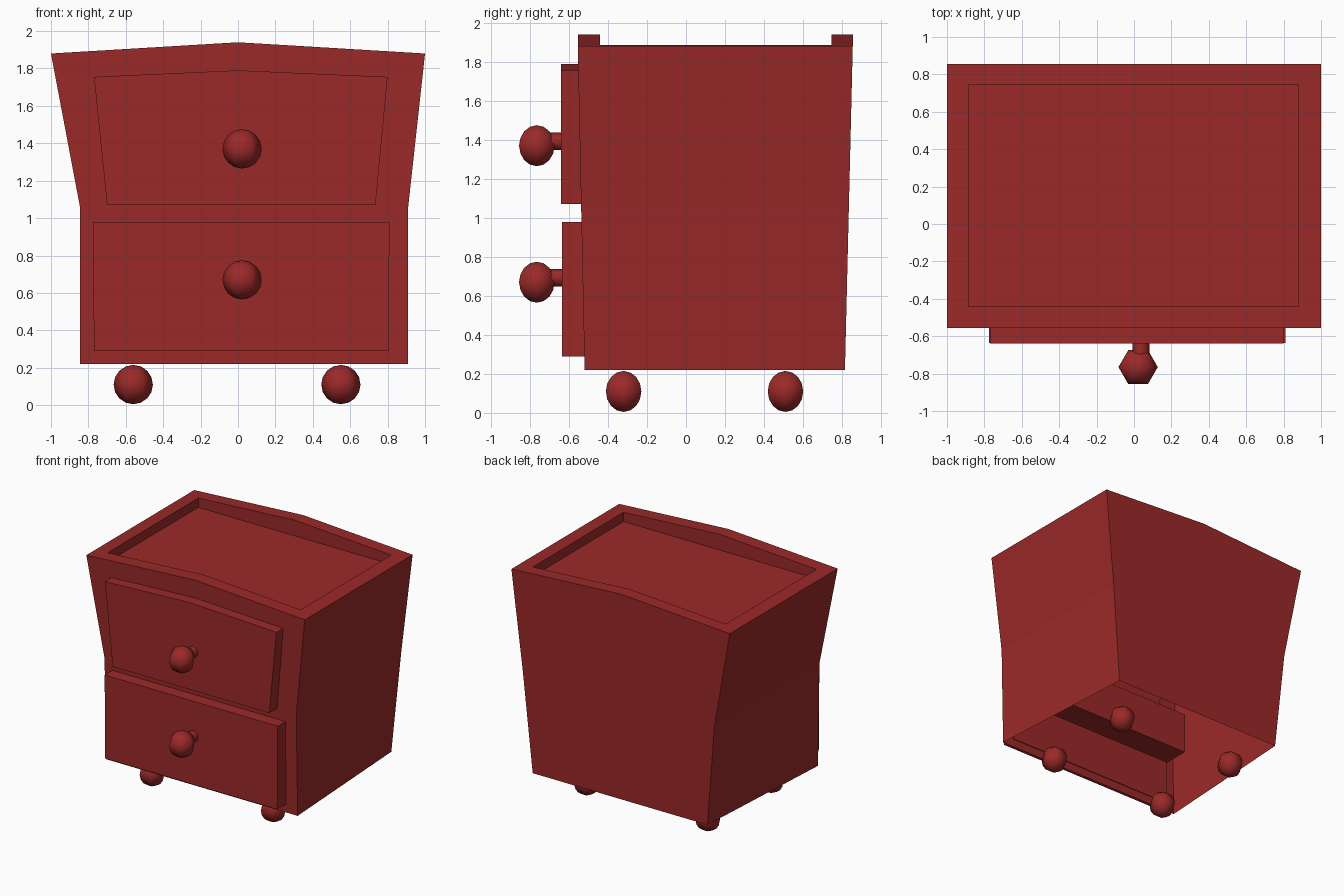
import bpy, bmesh, math

if "Cube" in bpy.data.objects:
    bpy.data.objects.remove(bpy.data.objects["Cube"])

mat = bpy.data.materials.new("dark_red")
mat.diffuse_color = (0.33, 0.022, 0.022, 1)
mat.use_nodes = True
mat.node_tree.nodes["Principled BSDF"].inputs["Base Color"].default_value = mat.diffuse_color


def finish(bm, name, smooth=False):
    bmesh.ops.recalc_face_normals(bm, faces=bm.faces[:])
    for f in bm.faces:
        f.smooth = smooth
    me = bpy.data.meshes.new(name)
    bm.to_mesh(me)
    bm.free()
    me.materials.append(mat)
    ob = bpy.data.objects.new(name, me)
    bpy.context.collection.objects.link(ob)
    return ob


def front_y(z):
    return -0.52 - 0.035 * (z - 0.22) / 1.66


def back_y(z):
    return 0.815 + 0.04 * (z - 0.22) / 1.66


def slab(name, profile, y_front, y_back):
    """Extrude an x/z outline along y."""
    bm = bmesh.new()
    a = [bm.verts.new((x, y_front, z)) for x, z in profile]
    b = [bm.verts.new((x, y_back, z)) for x, z in profile]
    bm.faces.new(a)
    bm.faces.new(b[::-1])
    for i in range(len(a)):
        j = (i + 1) % len(a)
        bm.faces.new((a[i], b[i], b[j], a[j]))
    return finish(bm, name)


def ball(name, loc):
    """Six-sided smooth ball, a corner on each side."""
    bm = bmesh.new()
    bmesh.ops.create_uvsphere(bm, u_segments=6, v_segments=8, radius=0.105)
    bmesh.ops.translate(bm, verts=bm.verts[:], vec=loc)
    # make sure the wide corners point along x
    if max(v.co.x for v in bm.verts) - loc[0] < 0.1:
        for v in bm.verts:
            dx, dy = v.co.x - loc[0], v.co.y - loc[1]
            v.co.x, v.co.y = loc[0] - dy, loc[1] + dx
    return finish(bm, name, True)


def stem(name, loc):
    ob = None
    bpy.ops.mesh.primitive_cylinder_add(vertices=8, radius=0.045, depth=0.14,
                                        location=loc, rotation=(math.pi / 2, 0, 0))
    ob = bpy.context.object
    ob.name = name
    ob.data.materials.append(mat)
    bpy.ops.object.shade_smooth_by_angle(angle=math.radians(50))


# Cabinet: flared shell, open underneath, with a sunken top
top = [(1, 1.88), (0, 1.94), (-1, 1.88)]
front = [(-0.845, 0.22), (0.91, 0.22), (0.91, 1.06)] + top + [(-0.845, 1.06)]
back = [(-0.767, 0.22), (0.833, 0.22)] + front[2:]
bm = bmesh.new()
F = [bm.verts.new((x, front_y(min(z, 1.88)), z)) for x, z in front]
B = [bm.verts.new((x, back_y(min(z, 1.88)), z)) for x, z in back]
bm.faces.new(F)
bm.faces.new(B[::-1])
for i, j in ((1, 2), (2, 3), (5, 6), (6, 0)):
    bm.faces.new((F[i], B[i], B[j], F[j]))
# Rim, recess walls and recess floor
outer = [F[3], F[4], F[5], B[5], B[4], B[3]]
plan = [(0.88, -0.44), (0, -0.44), (-0.885, -0.44),
        (-0.885, 0.745), (0, 0.745), (0.88, 0.745)]
rim = [bm.verts.new((x, y, 1.94 - 0.06 * abs(x))) for x, y in plan]
low = [bm.verts.new((x, y, 1.81)) for x, y in plan]
for i in range(6):
    j = (i + 1) % 6
    bm.faces.new((outer[i], outer[j], rim[j], rim[i]))
    bm.faces.new((rim[i], rim[j], low[j], low[i]))
bm.faces.new(low)
finish(bm, "cabinet")

# Drawer fronts
slab("upper_drawer", [(-0.70, 1.07), (0.735, 1.07), (0.80, 1.755),
                      (0, 1.79), (-0.77, 1.755)], -0.64, -0.53)
slab("lower_drawer", [(-0.77, 0.29), (0.805, 0.29), (0.81, 0.98),
                      (-0.775, 0.98)], -0.637, -0.515)

# Block inside, behind the drawer fronts
slab("inner_block", [(-0.775, 0.66), (0.805, 0.66), (0.805, 1.0), (-0.775, 1.0)],
     -0.52, -0.30)

# Knobs on stems
for name, z in (("upper", 1.37), ("lower", 0.67)):
    ball(name + "_knob", (0.022, -0.765, z))
    stem(name + "_knob_stem", (0.037, -0.68, z + 0.022))

# Ball feet
for side, x in (("left", -0.56), ("right", 0.55)):
    for end, y in (("front", -0.32), ("back", 0.51)):
        ball(f"{end}_{side}_foot", (x, y, 0.11))
